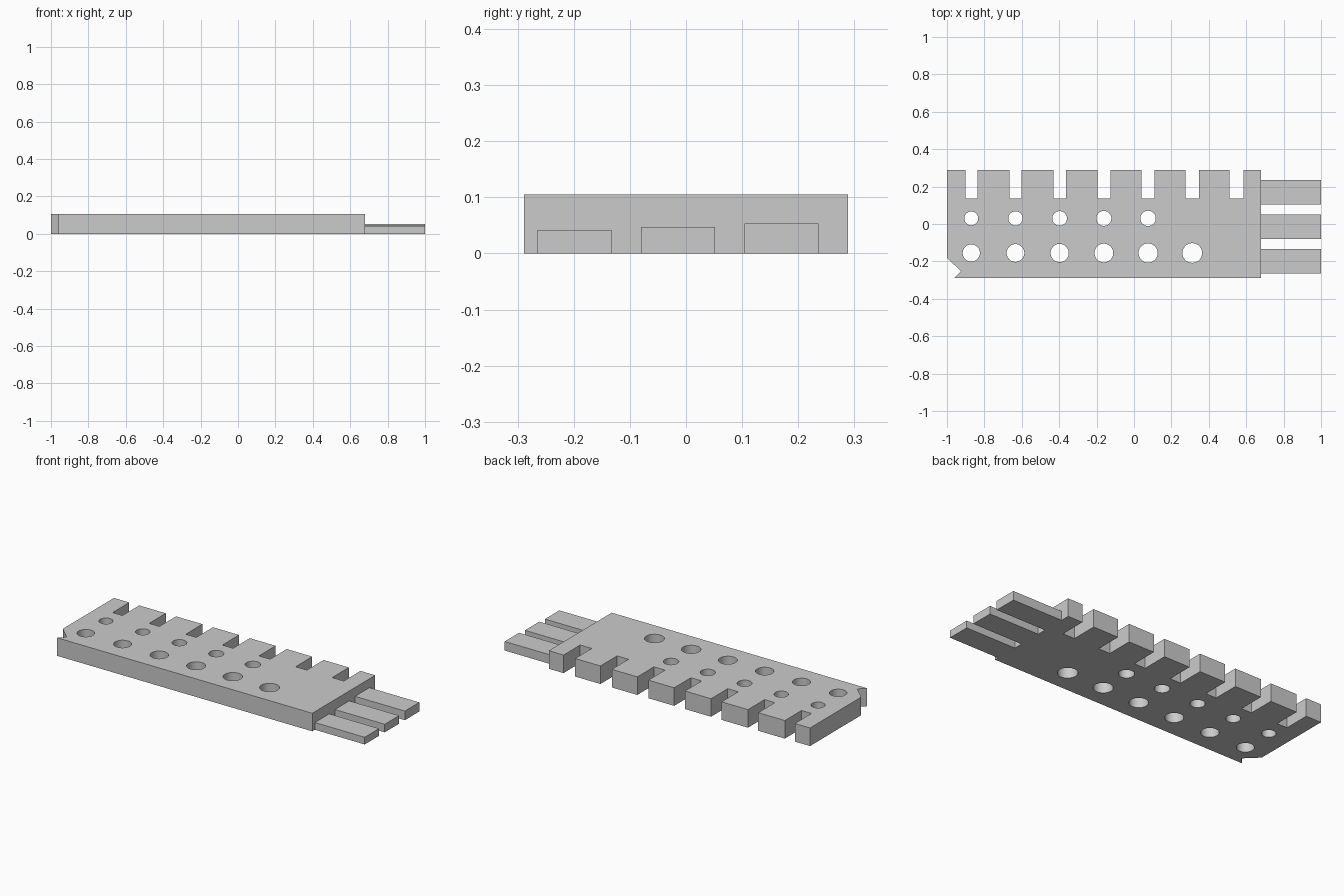
import bpy
import bmesh

cube = bpy.data.objects.get("Cube")
if cube:
    bpy.data.objects.remove(cube, do_unlink=True)

HEIGHT = 0.105
BACK = 0.289
SHOULDER = 0.68
PITCH = 0.2363
FIRST = -0.87

grey = bpy.data.materials.new("plain_grey")
grey.use_nodes = True
COLOUR = (0.6, 0.6, 0.6, 1)
grey.diffuse_color = COLOUR
grey.node_tree.nodes["Principled BSDF"].inputs["Base Color"].default_value = COLOUR


def prism(name, outline, z0, z1):
    """Extrude a flat counter-clockwise outline from z0 to z1."""
    bm = bmesh.new()
    face = bm.faces.new([bm.verts.new((x, y, z0)) for x, y in outline])
    top = bmesh.ops.extrude_face_region(bm, geom=[face])["geom"]
    bmesh.ops.translate(bm, vec=(0, 0, z1 - z0),
                        verts=[v for v in top if isinstance(v, bmesh.types.BMVert)])
    bmesh.ops.recalc_face_normals(bm, faces=bm.faces)
    mesh = bpy.data.meshes.new(name)
    bm.to_mesh(mesh)
    bm.free()
    mesh.materials.append(grey)
    obj = bpy.data.objects.new(name, mesh)
    bpy.context.collection.objects.link(obj)
    return obj


# Gauge body: corner nick at the front, row of widening slots along the back
outline = [(-0.96, -BACK), (SHOULDER, -BACK), (SHOULDER, BACK)]
for i in reversed(range(7)):
    x = FIRST + PITCH * i
    half = 0.032 + 0.0009 * i
    outline += [(x + half, BACK), (x + half, 0.136), (x - half, 0.136), (x - half, BACK)]
outline += [(-1, BACK), (-1, -0.18), (-0.925, -0.253)]
body = prism("gauge_body", outline, 0, HEIGHT)

# Two rows of round through holes that grow towards the right
cutter_bm = bmesh.new()
for count, y, radius, step in ((5, 0.03, 0.037, 0.001), (6, -0.155, 0.046, 0.0013)):
    for i in range(count):
        r = radius + step * i
        ring = bmesh.ops.create_cone(cutter_bm, cap_ends=True, segments=48,
                                     radius1=r, radius2=r, depth=0.4)["verts"]
        bmesh.ops.translate(cutter_bm, verts=ring, vec=(FIRST + PITCH * i, y, 0))
cutter_mesh = bpy.data.meshes.new("hole_cutter")
cutter_bm.to_mesh(cutter_mesh)
cutter_bm.free()
cutter_mesh.materials.append(grey)
cutter = bpy.data.objects.new("hole_cutter", cutter_mesh)
bpy.context.collection.objects.link(cutter)

cut = body.modifiers.new("holes", "BOOLEAN")
cut.operation = "DIFFERENCE"
cut.solver = "EXACT"
cut.object = cutter
bpy.context.view_layer.objects.active = body
body.select_set(True)
bpy.ops.object.modifier_apply(modifier=cut.name)
bpy.data.objects.remove(cutter, do_unlink=True)
bpy.ops.object.shade_smooth_by_angle()

# Three flat tongues, each a little thicker than the last
for name, y, thick in (("front_tongue", -0.199, 0.042),
                       ("middle_tongue", -0.0145, 0.047),
                       ("back_tongue", 0.1705, 0.053)):
    a, b = y - 0.066, y + 0.066
    prism(name, [(SHOULDER, a), (1, a), (1, b), (SHOULDER, b)], 0, thick)
